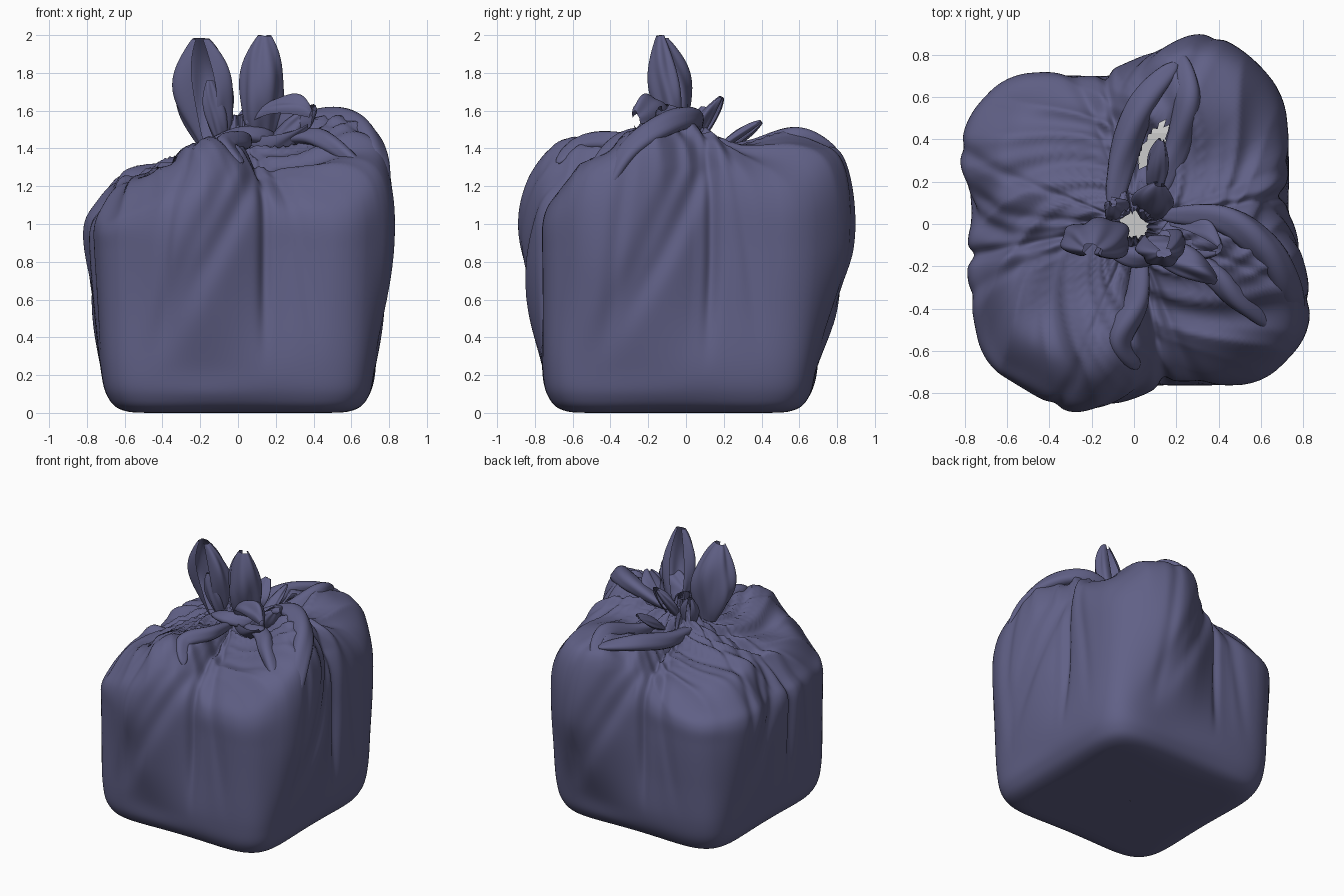
import bpy, bmesh, math
from mathutils import Vector

if "Cube" in bpy.data.objects:
    bpy.data.objects.remove(bpy.data.objects["Cube"])

cloth = bpy.data.materials.new("cloth")
cloth.diffuse_color = (0.118, 0.118, 0.24, 1)
cloth.use_nodes = True
cloth.node_tree.nodes["Principled BSDF"].inputs["Base Color"].default_value = cloth.diffuse_color


def clamp_step(x):
    x = max(0.0, min(1.0, x))
    return x * x * (3 - 2 * x)


def catmull(p, t):
    n = len(p) - 1
    i = min(int(t * n), n - 1)
    f = t * n - i
    a, b, c, d = p[max(i - 1, 0)], p[i], p[i + 1], p[min(i + 2, n)]
    return (2 * b + (c - a) * f + (2 * a - 5 * b + 4 * c - d) * f * f
            + (3 * b - a - 3 * c + d) * f ** 3) * 0.5


def mesh_object(name, verts, faces, mat=cloth):
    me = bpy.data.meshes.new(name)
    me.from_pydata(verts, [], faces)
    me.polygons.foreach_set("use_smooth", [True] * len(me.polygons))
    ob = bpy.data.objects.new(name, me)
    bpy.context.collection.objects.link(ob)
    if mat:
        me.materials.append(mat)
    return ob


# Wrapped body: angle, widest radius, shoulder height, roof height, neck height
rows = [
    (8, .71, 1.38, 1.57, 1.50), (29, .83, 1.25, 1.42, 1.45), (41, .93, 1.25, 1.42, 1.42),
    (54, .96, 1.33, 1.47, 1.40), (69, .97, 1.38, 1.49, 1.35), (80, .87, 1.38, 1.43, 1.28),
    (90, .77, 1.28, 1.41, 1.32), (106, .71, 1.12, 1.28, 1.35), (119, .82, 1.10, 1.28, 1.36),
    (131, .92, 1.08, 1.26, 1.36), (148, .93, 1.10, 1.29, 1.38), (163, .86, 1.10, 1.31, 1.39),
    (176, .76, 1.10, 1.31, 1.39), (194, .81, 1.08, 1.29, 1.40), (208, .86, 1.10, 1.28, 1.40),
    (223, .96, 1.05, 1.28, 1.42), (237, .93, 1.15, 1.38, 1.43), (254, .94, 1.25, 1.47, 1.45),
    (272, .81, 1.28, 1.46, 1.42), (285, .75, 1.12, 1.28, 1.38), (298, .86, 1.15, 1.30, 1.40),
    (309, .96, 1.15, 1.32, 1.40), (328, .97, 1.32, 1.46, 1.42), (342, .86, 1.43, 1.58, 1.45),
]
ring = [(rows[-1][0] - 360,) + rows[-1][1:]] + rows + [(rows[0][0] + 360,) + rows[0][1:]]


def lookup(deg):
    deg %= 360
    for a, b in zip(ring, ring[1:]):
        if a[0] <= deg <= b[0]:
            f = (deg - a[0]) / (b[0] - a[0])
            return [p + (q - p) * f for p, q in zip(a[1:], b[1:])]


def smooth_lookup(deg):
    s = [lookup(deg + o) for o in (-5, -2.5, 0, 2.5, 5)]
    return [sum(c) / 5 for c in zip(*s)]


def wrinkle(deg, r, z, roof):
    th = math.radians(deg)
    d = 0
    # pinwheel creases fanning down each face from the knot
    for k in range(4):
        for off, slope, depth, width in ((0, 0, .035, 2.5), (-4, 36, .035, 5),
                                         (-14, 30, .022, 4), (9, -10, .014, 3), (-32, 8, .015, 2.5)):
            c = -79 + 90 * k + off - slope * max(0, 1.3 - z)
            a = (deg - c + 180) % 360 - 180
            d -= depth * math.exp(-(a / width) ** 2) * clamp_step((z - .2) / .6)
    # gathers near the neck
    tw = 2.2 * (1 - r) ** 2
    for k, amp, ph in ((9, .022, .6), (14, .02, 2.1), (23, .012, 4)):
        mod = .6 + .4 * math.sin(3 * th + ph * 2)
        d += amp * mod * (1 - 2 * abs(math.sin(k * (th + tw) / 2 + ph + .4 * math.sin(2 * th)))) * roof
    return d * min(1, r / .22)


N, M = 360, 120
verts, faces = [], []
for i in range(N):
    deg = i * 360 / N
    c, s = math.cos(math.radians(deg)), math.sin(math.radians(deg))
    rt, zs, zm, zn = smooth_lookup(deg)
    rb = .73 / (abs(c) ** 6 + abs(s) ** 6) ** (1 / 6)
    pr = [.001, rb - .38, rb - .14, rb - .04, rb, rb + (rt - rb) * .6, rt, rt * .995,
          rt * .93, rt * .79, rt * .6, rt * .3, .12, .07]
    pz = [0, 0, .012, .09, .25, .55, .85, .85 + (zs - .85) * .6,
          zs, zs + (zm - zs) * .72, zm, zn, 1.46, 1.58]
    for j in range(M + 1):
        t = j / M
        r, z = catmull(pr, t), catmull(pz, t)
        e = .004
        tr = catmull(pr, min(1, t + e)) - catmull(pr, max(0, t - e))
        tz = catmull(pz, min(1, t + e)) - catmull(pz, max(0, t - e))
        ln = math.hypot(tr, tz) or 1
        d = wrinkle(deg, r, z, clamp_step((t - .48) / .25))
        r, z = max(.001, r + d * tz / ln), max(0, z - d * tr / ln)
        verts.append((r * c, r * s - .04 * (1 - clamp_step(z / .9)), z))
for i in range(N):
    for j in range(M):
        q = [i * (M + 1) + j, (i + 1) % N * (M + 1) + j]
        f = (q[0], q[1], q[1] + 1, q[0] + 1)
        m = sum((Vector(verts[v]) for v in f), Vector()) / 4
        # slit that opens onto the contents
        u = ((m.x - .09) * .5 + (m.y - .37) * .87, (m.x - .09) * .87 - (m.y - .37) * .5)
        if m.z > 1 and (u[0] / .12) ** 2 + (u[1] / .042) ** 2 < 1:
            continue
        faces.append(f)
mesh_object("wrapped_cloth", verts, faces)

# Box held inside the cloth
bm = bmesh.new()
bmesh.ops.create_cube(bm, size=1)
for v in bm.verts:
    v.co = (v.co.x * 1.1, v.co.y * 1.1 - .02, v.co.z + .6)
bmesh.ops.bevel(bm, geom=bm.edges[:], offset=.1, segments=4, affect='EDGES', profile=.5)
me = bpy.data.meshes.new("inner_box")
bm.to_mesh(me)
bm.free()
bpy.context.collection.objects.link(bpy.data.objects.new("inner_box", me))


# Knot ears: cupped, curled sheets of cloth
def ear(name, base, tip, side, depth, gap=.5, seed=0.0):
    base, axis, side = Vector(base), Vector(tip) - Vector(base), Vector(side)
    nor = axis.cross(side).normalized() * depth
    nu, nv = 64, 32
    vs, fs = [], []
    for a in range(nv + 1):
        v = a / nv
        w = math.sin(math.pi * (.1 + .84 * v ** 1.1)) ** .75
        for b in range(nu + 1):
            u = b / nu
            ph = gap + (2 * math.pi - 2 * gap) * u
            rad = w * (1 - .45 * abs(2 * u - 1) ** 4)
            rad *= 1 + .10 * math.sin(3 * ph + 5 * v + seed) + .06 * math.sin(7 * ph - 4 * v + seed)
            vs.append(base + axis * v + side * (rad * math.sin(ph)) + nor * (rad * math.cos(ph)))
    for a in range(nv):
        for b in range(nu):
            k = a * (nu + 1) + b
            fs.append((k, k + 1, k + nu + 2, k + nu + 1))
    mesh_object(name, vs, fs)


ear("knot_ear_left", (-.15, -.06, 1.42), (-.2, -.13, 1.98), (-.17, .02, 0), .12, .7, 1)
ear("knot_ear_left_inner", (-.08, -.06, 1.40), (-.15, -.13, 1.76), (.06, .03, 0), .05, .5, 3)
ear("knot_ear_tall", (.11, -.05, 1.42), (.14, -.13, 2.0), (.125, .03, 0), .10, .8, 2)
ear("knot_ear_front", (.04, -.1, 1.50), (.38, -.27, 1.55), (.03, -.03, .165), .10, .7, 4)
ear("knot_ear_back", (.06, .03, 1.40), (.12, .19, 1.67), (.09, -.03, 0), .05, .5, 5)
ear("knot_ear_back_left", (-.07, .06, 1.38), (-.1, .1, 1.62), (.06, .02, 0), .06, .5, 6)
ear("knot_tip_back", (.09, .14, 1.36), (.13, .4, 1.54), (.05, -.02, .02), .035, .5, 2)
ear("knot_ear_right", (.16, -.02, 1.42), (.4, -.12, 1.62), (.04, .1, .03), .08, .6, 0)


# Rolled cloth edges: tapered tubes through a few points
def roll(name, pts, radius):
    n, sides = 40, 20
    path = [Vector([catmull([p[k] for p in pts], i / n) for k in range(3)]) for i in range(n + 1)]
    vs, fs = [], []
    for i, p in enumerate(path):
        tan = (path[min(i + 1, n)] - path[max(i - 1, 0)]).normalized()
        x = tan.cross(Vector((0, 0, 1))).normalized()
        y = x.cross(tan)
        r = radius * max(.02, math.sin(math.pi * i / n)) ** .5
        for k in range(sides):
            a = 2 * math.pi * k / sides
            rr = r * (1 + .12 * math.sin(3 * a + i * .15))
            vs.append(p + x * rr * math.cos(a) + y * rr * .8 * math.sin(a))
    for i in range(n):
        for k in range(sides):
            a, b = i * sides + k, i * sides + (k + 1) % sides
            fs.append((a, b, b + sides, a + sides))
    mesh_object(name, vs, fs)


roll("right_ridge_fold", [(.12, .04, 1.46), (.42, .03, 1.56), (.62, -.12, 1.52), (.73, -.32, 1.36), (.77, -.45, 1.08)], .075)
roll("front_fold", [(.03, -.1, 1.42), (.02, -.35, 1.44), (-.07, -.55, 1.42), (.02, -.68, 1.32)], .06)
roll("back_fold_left", [(-.1, .05, 1.38), (-.06, .3, 1.38), (.04, .56, 1.42), (.2, .76, 1.42)], .07)
roll("back_fold_right", [(.1, .1, 1.38), (.2, .36, 1.40), (.26, .6, 1.46), (.22, .8, 1.38)], .065)
roll("front_right_fold", [(.1, -.08, 1.42), (.36, -.22, 1.46), (.5, -.36, 1.42), (.68, -.5, 1.28)], .06)
roll("knot_wrap", [(-.14, -.1, 1.44), (0, -.15, 1.47), (.14, -.1, 1.46), (.2, .03, 1.42)], .055)
